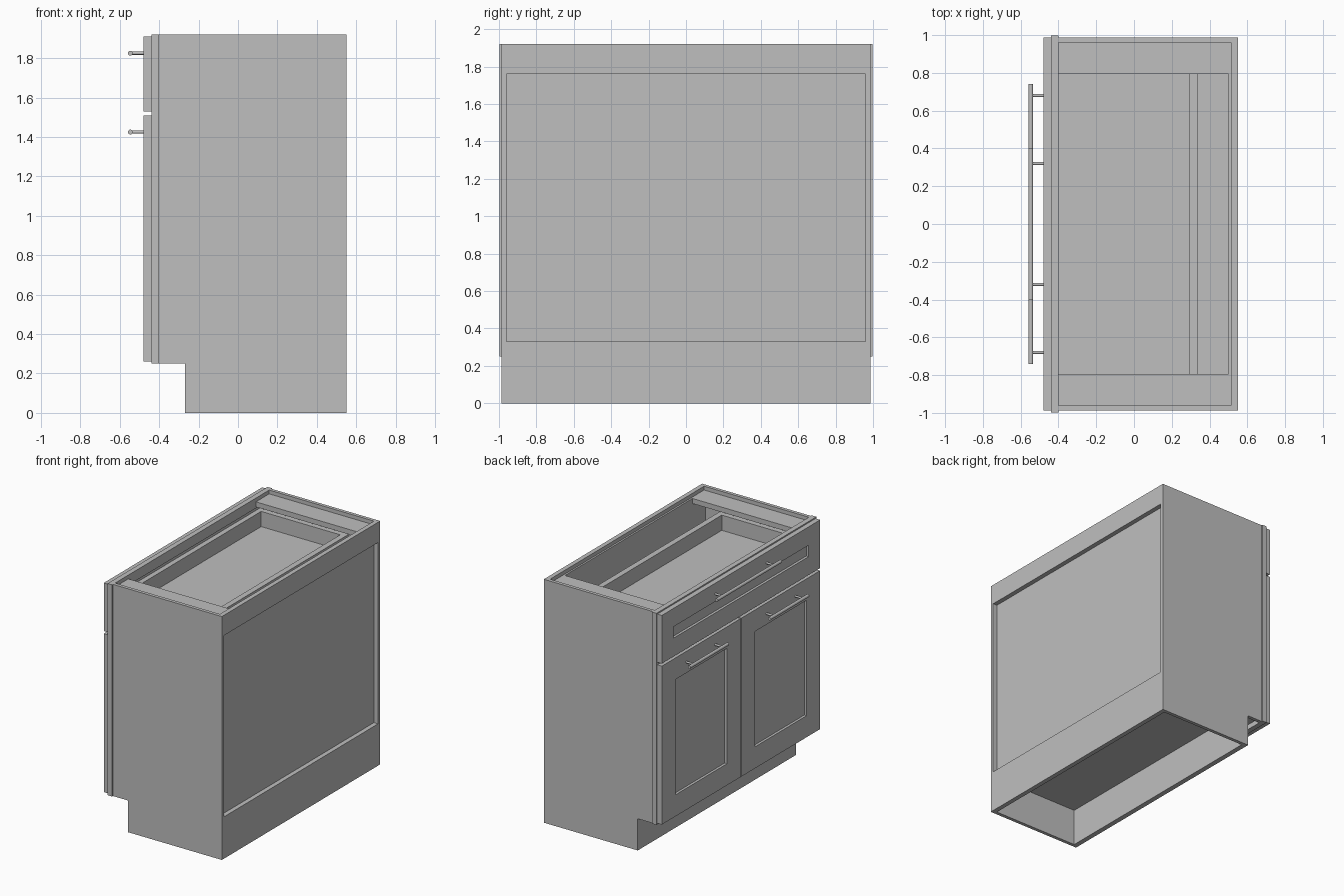
import bpy, bmesh
from mathutils import Vector, Matrix

cube = bpy.data.objects.get("Cube")
if cube:
    bpy.data.objects.remove(cube, do_unlink=True)

grey = bpy.data.materials.new("plain grey")
grey.use_nodes = True
COLOR = (0.52, 0.52, 0.52, 1)
grey.diffuse_color = COLOR
grey.node_tree.nodes["Principled BSDF"].inputs["Base Color"].default_value = COLOR


def finish(name, bm):
    bmesh.ops.recalc_face_normals(bm, faces=bm.faces[:])
    me = bpy.data.meshes.new(name)
    bm.to_mesh(me)
    bm.free()
    me.materials.append(grey)
    ob = bpy.data.objects.new(name, me)
    bpy.context.collection.objects.link(ob)
    return ob


def add_box(bm, x, y, z):
    lo, hi = Vector((x[0], y[0], z[0])), Vector((x[1], y[1], z[1]))
    mat = Matrix.Translation((lo + hi) / 2) @ Matrix.Diagonal((*(hi - lo), 1))
    return bmesh.ops.create_cube(bm, size=1, matrix=mat)["verts"]


def boxes(name, *parts):
    bm = bmesh.new()
    for p in parts:
        add_box(bm, *p)
    return finish(name, bm)


def add_rod(bm, p, q, r):
    p, q = Vector(p), Vector(q)
    rot = (q - p).to_track_quat('Z', 'Y').to_matrix().to_4x4()
    bmesh.ops.create_cone(bm, cap_ends=True, segments=16, radius1=r, radius2=r,
                          depth=(q - p).length,
                          matrix=Matrix.Translation((p + q) / 2) @ rot)


# Side panel with toe notch
def side_panel(name, y0, y1):
    bm = bmesh.new()
    outline = [(-0.27, 0), (0.55, 0), (0.55, 1.92), (-0.4, 1.92), (-0.4, 0.25), (-0.27, 0.25)]
    face = bm.faces.new([bm.verts.new((x, y0, z)) for x, z in outline])
    new = bmesh.ops.extrude_face_region(bm, geom=[face])["geom"]
    bmesh.ops.translate(bm, vec=(0, y1 - y0, 0),
                        verts=[v for v in new if isinstance(v, bmesh.types.BMVert)])
    finish(name, bm)


# Door or drawer front with a recessed centre panel
def shaker_front(name, y, z, border):
    bm = bmesh.new()
    verts = add_box(bm, (-0.48, -0.44), y, z)
    bm.normal_update()
    front = min(bm.faces, key=lambda f: f.calc_center_median().x)
    bmesh.ops.inset_region(bm, faces=[front], thickness=border, use_even_offset=True)
    new = bmesh.ops.extrude_face_region(bm, geom=[front])["geom"]
    bmesh.ops.translate(bm, vec=(0.02, 0, 0),
                        verts=[v for v in new if isinstance(v, bmesh.types.BMVert)])
    if front.is_valid:
        bmesh.ops.delete(bm, geom=[front], context='FACES_ONLY')
    finish(name, bm)


# Round bar pull on two posts
def handle(name, y, z, half, post):
    bm = bmesh.new()
    add_rod(bm, (-0.546, y - half, z), (-0.546, y + half, z), 0.0125)
    for s in (-1, 1):
        add_rod(bm, (-0.546, y + s * post, z), (-0.48, y + s * post, z), 0.008)
    ob = finish(name, bm)
    bpy.ops.object.select_all(action='DESELECT')
    bpy.context.view_layer.objects.active = ob
    ob.select_set(True)
    bpy.ops.object.shade_smooth_by_angle()


IN = (-0.96, 0.96)

# Carcass
side_panel("left_side_panel", 0.96, 0.987)
side_panel("right_side_panel", -0.96, -0.987)
boxes("cabinet_floor", ((-0.4, 0.515), IN, (0.29, 0.33)))
boxes("toe_kick", ((-0.27, -0.23), IN, (0, 0.29)))
boxes("back_panel", ((0.5, 0.514), IN, (0.33, 1.89)))
boxes("back_rails", ((0.514, 0.55), IN, (0, 0.33)), ((0.514, 0.55), IN, (1.76, 1.92)))
boxes("top_stretchers",
      *[((-0.4, 0.514), tuple(sorted((s * 0.795, s * 0.96))), (1.85, 1.89)) for s in (-1, 1)])

# Face frame
X = (-0.44, -0.4)
boxes("face_frame",
      (X, (-0.997, -0.91), (0.25, 1.92)), (X, (0.91, 0.997), (0.25, 1.92)),
      (X, (-0.91, 0.91), (0.25, 0.33)), (X, (-0.91, 0.91), (1.48, 1.57)),
      (X, (-0.91, 0.91), (1.84, 1.92)))

# Drawer box
Z = (1.62, 1.79)
boxes("drawer_box",
      ((-0.44, 0.335), (0.86, 0.9), Z), ((-0.44, 0.335), (-0.9, -0.86), Z),
      ((0.29, 0.335), (-0.86, 0.86), Z), ((-0.44, -0.4), (-0.86, 0.86), Z),
      ((-0.4, 0.29), (-0.86, 0.86), (1.64, 1.67)))

# Fronts and pulls
shaker_front("drawer_front", (-0.987, 0.987), (1.53, 1.91), 0.145)
shaker_front("left_door", (0.004, 0.987), (0.26, 1.51), 0.17)
shaker_front("right_door", (-0.987, -0.004), (0.26, 1.51), 0.17)
handle("drawer_handle", 0, 1.825, 0.4, 0.32)
handle("left_door_handle", 0.5, 1.425, 0.24, 0.18)
handle("right_door_handle", -0.5, 1.425, 0.24, 0.18)
